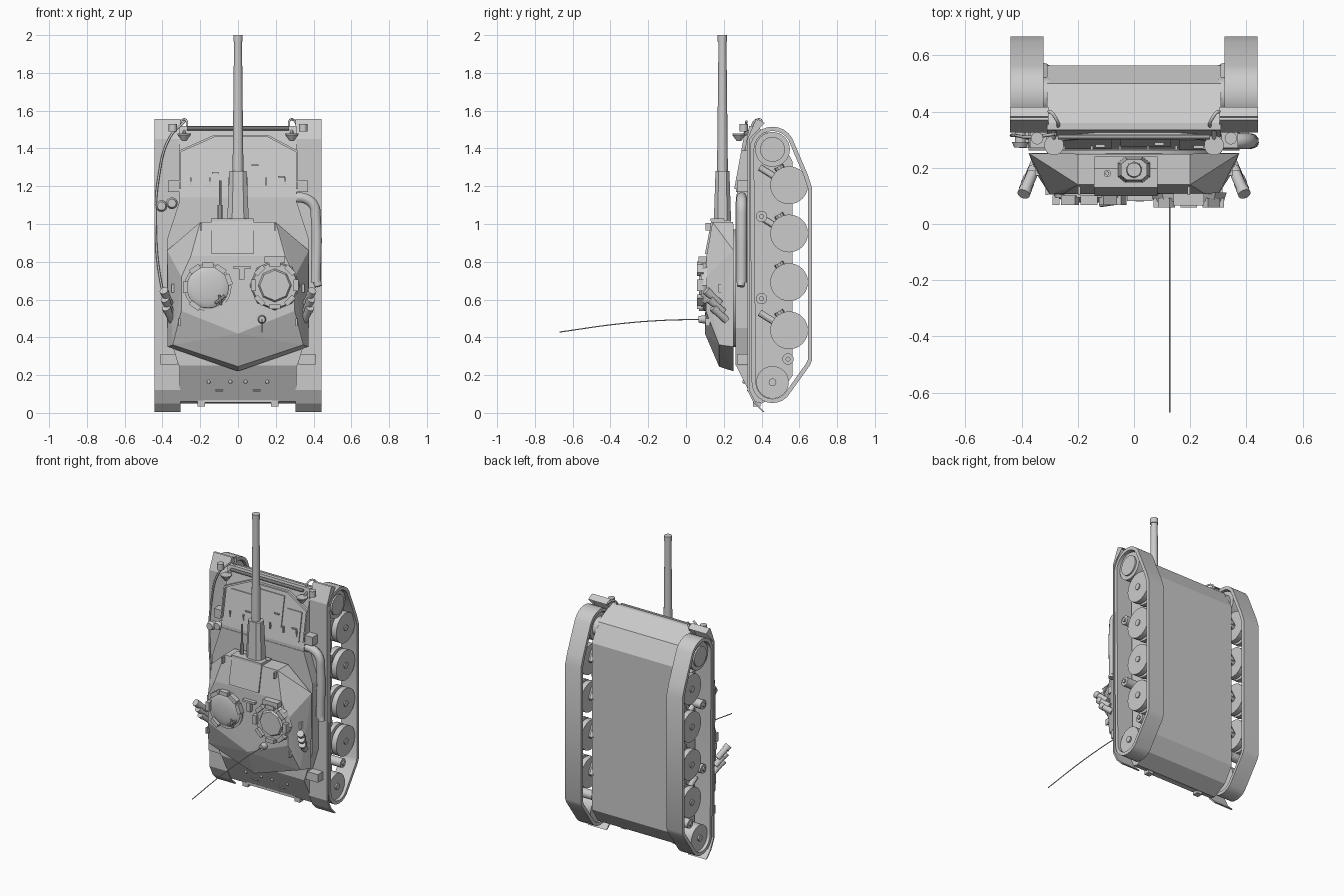
import bpy, bmesh
from math import sin, cos, pi, radians
from mathutils import Vector, Matrix

if "Cube" in bpy.data.objects:
    bpy.data.objects.remove(bpy.data.objects["Cube"])

ROUND = []


def finish(name, bm, smooth=False):
    bmesh.ops.recalc_face_normals(bm, faces=bm.faces[:])
    me = bpy.data.meshes.new(name)
    bm.to_mesh(me)
    bm.free()
    ob = bpy.data.objects.new(name, me)
    bpy.context.collection.objects.link(ob)
    if smooth:
        ROUND.append(ob)
    return ob


def prism_x(name, pts, x0, x1):
    """Extrude a (y, z) profile along x."""
    bm = bmesh.new()
    f = bm.faces.new([bm.verts.new((x0, y, z)) for y, z in pts])
    r = bmesh.ops.extrude_face_region(bm, geom=[f])
    bmesh.ops.translate(bm, vec=(x1 - x0, 0, 0), verts=[v for v in r['geom'] if isinstance(v, bmesh.types.BMVert)])
    return finish(name, bm)


def hull(name, pts):
    bm = bmesh.new()
    for p in pts:
        bm.verts.new(p)
    r = bmesh.ops.convex_hull(bm, input=bm.verts[:])
    bmesh.ops.dissolve_limit(bm, angle_limit=0.02, verts=bm.verts[:], edges=bm.edges[:])
    return finish(name, bm)


def box(name, c, s, rot=None):
    bm = bmesh.new()
    bmesh.ops.create_cube(bm, size=1)
    bmesh.ops.scale(bm, vec=s, verts=bm.verts)
    if rot:
        bmesh.ops.rotate(bm, matrix=Matrix.Rotation(rot[1], 3, rot[0]), verts=bm.verts)
    bmesh.ops.translate(bm, vec=c, verts=bm.verts)
    return finish(name, bm)


def cyl(name, a, b, r0, r1=None, n=20):
    a, b = Vector(a), Vector(b)
    d = b - a
    bm = bmesh.new()
    m = Matrix.Translation((a + b) / 2) @ d.to_track_quat('Z', 'Y').to_matrix().to_4x4()
    bmesh.ops.create_cone(bm, cap_ends=True, segments=n, radius1=r0,
                          radius2=r0 if r1 is None else r1, depth=d.length, matrix=m)
    return finish(name, bm, True)


def dome(name, c, s):
    bm = bmesh.new()
    bmesh.ops.create_uvsphere(bm, u_segments=24, v_segments=12, radius=1)
    bmesh.ops.scale(bm, vec=s, verts=bm.verts)
    bmesh.ops.translate(bm, vec=c, verts=bm.verts)
    return finish(name, bm, True)


def tube(name, pts, r):
    cu = bpy.data.curves.new(name, 'CURVE')
    cu.dimensions = '3D'
    cu.bevel_depth, cu.bevel_resolution, cu.use_fill_caps, cu.resolution_u = r, 3, True, 6
    sp = cu.splines.new('BEZIER')
    sp.bezier_points.add(len(pts) - 1)
    for bp, p in zip(sp.bezier_points, pts):
        bp.co = p
        bp.handle_left_type = bp.handle_right_type = 'AUTO'
    ob = bpy.data.objects.new(name, cu)
    bpy.context.collection.objects.link(ob)
    return ob


def arc(c, r, a0, a1, n):
    return [(c[0] + r * cos(radians(a0 + (a1 - a0) * i / n)),
             c[1] + r * sin(radians(a0 + (a1 - a0) * i / n))) for i in range(n + 1)]


def belt(name, pts, t, x0, x1):
    """Closed ring of thickness t following a clockwise (y, z) outline."""
    n = len(pts)
    P = [Vector(p) for p in pts]
    inner = []
    for i in range(n):
        e0, e1 = (P[i] - P[i - 1]).normalized(), (P[(i + 1) % n] - P[i]).normalized()
        n0, n1 = Vector((e0.y, -e0.x)), Vector((e1.y, -e1.x))
        inner.append(P[i] + (n0 + n1) * t / (1 + n0.dot(n1)))
    bm = bmesh.new()
    loops = [[bm.verts.new((x, *p)) for p in ring]
             for x, ring in ((x0, P), (x1, P), (x1, inner), (x0, inner))]
    for k in range(4):
        A, B = loops[k], loops[(k + 1) % 4]
        for i in range(n):
            j = (i + 1) % n
            bm.faces.new((A[i], A[j], B[j], B[i]))
    return finish(name, bm, True)


# Hull body and widened turret deck
prism_x("hull", [(.265, 1.14), (.335, 1.52), (.36, 1.52), (.5, 1.45), (.565, 1.33), (.565, .2),
                 (.5, .1), (.4, .05), (.36, .06), (.265, .25)], -.31, .31)
hull("hull_deck", [(s * x, y, z) for s in (-1, 1) for y in (.262, .33)
                   for x, z in ((.31, 1.12), (.375, .92), (.375, .45), (.315, .25))])
cyl("turret_ring", (0, .24, .66), (0, .27, .66), .31, n=40)

# Running gear, both sides
SP, ID = (.458, 1.395), (.458, .162)
outline = arc(SP, .12, 180, 30, 10) + [(.645, 1.26), (.668, 1.19), (.668, .28), (.655, .25)] + arc(ID, .11, -45, -180, 9)
fender = [(.405, 1.535), (.37, 1.555), (.325, 1.45), (.325, .12), (.36, .05), (.405, .005)]
for s, side in ((-1, "left"), (1, "right")):
    belt(side + "_track", outline, .022, s * .322, s * .44)
    prism_x(side + "_fender", fender + [(y + .012, z) for y, z in reversed(fender)], s * .305, s * .442)
    for i, z in enumerate((1.205, .95, .692, .437)):
        for x0, x1 in ((.335, .37), (.388, .425)):
            cyl(f"{side}_wheel_{i}", (s * x0, .546, z), (s * x1, .546, z), .1, n=32)
        cyl(f"{side}_hub_{i}", (s * .3, .546, z), (s * .432, .546, z), .02, n=16)
        cyl(f"{side}_swing_arm_{i}", (s * .322, .49, z + .1), (s * .322, .555, z - .01), .026, .022, n=10)
    for nm, c, r in (("sprocket", SP, .092), ("idler", ID, .086)):
        cyl(f"{side}_{nm}", (s * .335, *c), (s * .42, *c), r, n=32)
        cyl(f"{side}_{nm}_axle", (s * .3, *c), (s * .43, *c), .066 if nm == "sprocket" else .02, n=24)
    for i, (y, z) in enumerate(((.4, 1.04), (.4, .605), (.54, .285))):
        cyl(f"{side}_roller_{i}", (s * .31, y, z), (s * .41, y, z), .03, n=16)
        cyl(f"{side}_roller_cap_{i}", (s * .41, y, z), (s * .42, y, z), .013, n=12)
    for i, z in enumerate((1.3, 1.04, .53)):
        cyl(f"{side}_damper_{i}", (s * .345, .39, z), (s * .345, .47, z - .05), .018, n=12)
    # Lamps, fender boxes and mud flaps
    cyl(side + "_headlamp", (s * .285, .28, 1.44), (s * .285, .28, 1.472), .012, .035)
    cyl(side + "_headlamp_rim", (s * .285, .28, 1.472), (s * .285, .28, 1.478), .035)
    cyl(side + "_lamp_bracket", (s * .285, .28, 1.455), (s * .285, .335, 1.49), .009, n=8)
    cyl(side + "_marker_lamp", (s * .345, .305, 1.49), (s * .345, .305, 1.53), .022, n=16)
    tube(side + "_lamp_guard", [(s * .27, .34, 1.5), (s * .275, .37, 1.55), (s * .3, .4, 1.545), (s * .31, .35, 1.48)], .006)
    box(side + "_front_box", (s * .34, .3, 1.2), (.06, .06, .06))
    box(side + "_rear_box", (s * .365, .3, .283), (.09, .06, .055))
    # Smoke launchers
    for i in range(3):
        z, dx = .5 + .045 * i, .012 * i
        a = Vector((s * (.35 + dx * .5), .215 - .018 * i, z - .01))
        d = Vector((s * .03, -.07, .065))
        cyl(f"{side}_smoke_tube_{i}", a, a + d, .02, n=14)
        cyl(f"{side}_smoke_cap_{i}", a + d * .75, a + d * 1.04, .023, n=14)
    # Rear plate fittings and lugs
    box(side + "_tow_lug", (s * .195, .375, .05), (.04, .04, .03))
    for x in (.04, .155):
        dome(side + "_rear_bolt", (s * x, .308, .165), (.01, .01, .01))
    cyl(side + "_rear_handle", (s * .08, .328, .118), (s * .12, .328, .118), .005, n=8)
    # Turret lift hooks
    box(side + "_lift_hook_front", (s * .195, .118, .985), (.01, .03, .04))
    box(side + "_lift_hook_side", (s * .345, .185, .66), (.014, .025, .045))
    box(side + "_lift_hook_rear", (s * .31, .115, .48), (.01, .025, .04))

# Glacis: splash rail, hatch panels, front bar
def on_glacis(x, z, out=0):
    return (x, .265 + (z - 1.14) * .184 - out, z)

rail = [(-.307, 1.19), (-.307, 1.385), (-.127, 1.465), (.16, 1.465), (.31, 1.385), (.31, 1.19)]
for i in range(5):
    hull(f"splash_rail_{i}", [on_glacis(x + dx, z + dz, o) for x, z in rail[i:i + 2]
                              for dx in (-.004, .004) for dz in (-.004, .004) for o in (-.01, .018)])
for i, (x0, x1, z0, z1) in enumerate(((-.26, -.08, 1.19, 1.38), (-.05, .13, 1.23, 1.43), (.16, .27, 1.17, 1.36))):
    hull(f"glacis_panel_{i}", [on_glacis(x, z, o) for x in (x0, x1) for z in (z0, z1) for o in (-.01, .007)])
    box(f"panel_handle_{i}", on_glacis(x1 - .04, z0 + .08, .01), (.035, .012, .008))
for i in range(6):
    box(f"panel_hinge_{i}", on_glacis(-.25 + .1 * i, 1.225, .008), (.008, .014, .04))
cyl("front_bar", (-.27, .31, 1.505), (.27, .31, 1.505), .01, n=10)
box("rear_step", (0, .37, .062), (.36, .03, .015))

# Exhaust pipe, tow cable, fender vents
tube("exhaust_pipe", [(.3, .295, 1.14), (.355, .295, 1.135), (.4, .295, 1.1), (.412, .295, 1.03), (.412, .295, .69)], .028)
cyl("exhaust_outlet", (.412, .295, .72), (.425, .29, .67), .024, .02)
tube("tow_cable", [(-.28, .32, 1.545), (-.36, .31, 1.46), (-.42, .315, 1.25), (-.435, .315, .95),
                   (-.41, .315, .7), (-.36, .3, .5)], .006)
for x, z in ((-.405, 1.095), (-.35, 1.11)):
    cyl("fender_vent", (x, .29, z), (x, .33, z), .02, n=14)
    cyl("fender_vent_cap", (x, .272, z), (x, .292, z), .022, .031, n=14)

# Faceted turret
hull("turret", [(s * x, y, z) for s in (-1, 1) for x, y, z in (
    (.2, .25, 1.01), (.375, .252, .86), (.372, .252, .35), (0, .252, .22), (.2, .14, 1.01),
    (.345, .175, .36), (0, .175, .245), (.25, .108, .83), (.3, .105, .72), (.3, .105, .54), (0, .1, .42))])

# Gun mount and barrel
hull("mantlet", [(x, y, z) for x in (-.14, .083) for y, z in ((.135, 1.022), (.24, 1.022), (.1, .84), (.2, .84))])
box("mantlet_plate", (-.03, .165, 1.022), (.226, .07, .014))
hull("gun_sleeve", [(sx * w, .193 + sy * w * .8, z) for w, z in ((.057, 1.02), (.046, 1.28))
                    for sx, sy in ((1, .55), (.55, 1), (-.55, 1), (-1, .55), (-1, -.55), (-.55, -1), (.55, -1), (1, -.55))])
cyl("barrel", (0, .193, 1.26), (0, .193, 1.97), .029, .021, n=24)
cyl("muzzle", (0, .193, 1.965), (0, .193, 2.0), .025, n=24)
cyl("muzzle_bore", (0, .193, 1.99), (0, .193, 1.9995), .012, n=16)
cyl("coaxial_gun", (-.095, .18, 1.0), (-.095, .18, 1.23), .007, n=10)
cyl("coaxial_jacket", (-.095, .18, 1.02), (-.095, .18, 1.1), .013, n=10)

# Left domed hatch and right octagonal cupola with periscopes
cyl("left_hatch_ring", (-.16, .112, .665), (-.16, .095, .665), .125, n=32)
dome("left_hatch", (-.16, .097, .665), (.112, .022, .112))
cyl("right_cupola", (.195, .112, .675), (.195, .08, .675), .135, .125, n=8).rotation_euler = (0, 0, 0)
cyl("right_cupola_hatch", (.195, .082, .675), (.195, .068, .675), .09, .08, n=8)
for nm, cx, cz, r, y, angs in (("left", -.16, .665, .118, .085, (20, 55, 90, 125, 180, 235)),
                               ("right", .195, .675, .113, .075, (0, 45, 90, 135, 180, 225, 270, 315))):
    for a in angs:
        t = radians(a)
        box(f"{nm}_periscope_{a}", (cx + r * cos(t), y, cz + r * sin(t)), (.026, .034, .06), ('Y', -t))
box("commander_sight", (.195, .09, .81), (.11, .05, .035))
box("roof_rail", (.02, .095, .77), (.09, .025, .014))
cyl("hatch_handle", (-.12, .068, .58), (-.07, .075, .62), .008, n=8)
cyl("hatch_handle_bar", (-.1, .07, .625), (-.09, .07, .57), .006, n=8)
box("gunner_sight", (.02, .095, .735), (.03, .03, .06))
box("left_turret_bin", (-.295, .135, .66), (.025, .04, .05))

# Whip antenna
cyl("antenna_base", (.127, .12, .495), (.127, .065, .495), .025, .017, n=16)
tube("antenna", [(.127, .08, .495), (.127, -.12, .49), (.127, -.35, .472), (.127, -.67, .428)], .003)

# Round parts shade smooth, edges stay sharp
bpy.ops.object.select_all(action='DESELECT')
for ob in ROUND:
    ob.select_set(True)
bpy.context.view_layer.objects.active = ROUND[0]
bpy.ops.object.shade_smooth_by_angle(angle=radians(30))
